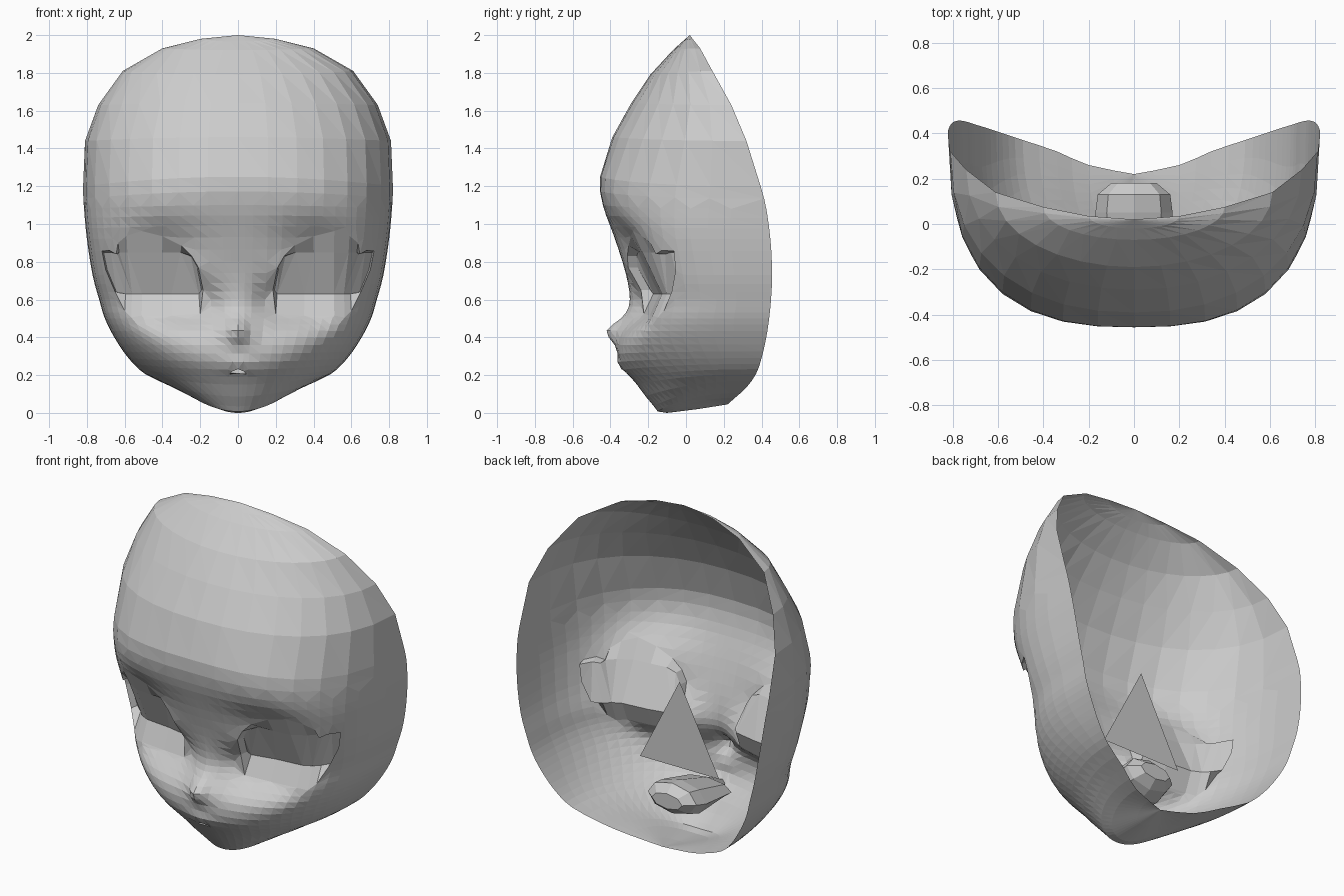
import bpy, bmesh, math
from mathutils import Vector
from mathutils.geometry import delaunay_2d_cdt, intersect_point_line

if "Cube" in bpy.data.objects:
    bpy.data.objects.remove(bpy.data.objects["Cube"], do_unlink=True)

grey = bpy.data.materials.new("light_grey")
grey.use_nodes = True
COLOUR = (0.6, 0.6, 0.6, 1)
grey.diffuse_color = COLOUR
grey.node_tree.nodes["Principled BSDF"].inputs["Base Color"].default_value = COLOUR

# Sections from crown to chin: centre y, centre z, rim x, rim y, rim z, squareness
SECTIONS = [
    (.02, 2, 0, .02, 2, 2),
    (-.02, 1.965, .2, .035, 1.98, 2),
    (-.07, 1.92, .4, .075, 1.93, 2),
    (-.19, 1.79, .61, .14, 1.81, 2),
    (-.29, 1.64, .74, .24, 1.63, 2.1),
    (-.39, 1.46, .81, .32, 1.44, 2.3),
    (-.455, 1.25, .82, .395, 1.2, 2.6),
    (-.44, 1.1, .815, .425, 1.08, 2.8),
    (-.38, .93, .8, .445, .92, 3.1),
    (-.32, .74, .77, .455, .73, 3.1),
    (-.3, .6, .735, .45, .6, 3),
    (-.325, .5, .705, .44, .5, 3),
    (-.36, .4, .655, .425, .4, 2.8),
    (-.35, .27, .58, .4, .29, 2.4),
    (-.26, .15, .49, .37, .205, 2.2),
    (-.17, .035, .34, .32, .135, 2.2),
    (-.1, 0, .2, .26, .08, 2.2),
    (.22, .045, 0, .22, .045, 2),
]
LAST = len(SECTIONS) - 1
ROW = 0.13   # height of one section in the flat layout


def section(t):
    """Smoothly interpolated section at row position t."""
    i = min(int(t), LAST - 1)
    f = t - i
    p = [SECTIONS[min(max(i + k, 0), LAST)] for k in (-1, 0, 1, 2)]
    return [b + f / 2 * (c - a + f * (2 * a - 5 * b + 4 * c - d + f * (3 * (b - c) + d - a)))
            for a, b, c, d in zip(*p)]


def bump(x, z, cx, cz, rx, rz, power=2):
    """Soft mound; a higher power makes it flatter across."""
    return math.exp(-abs((x - cx) / rx) ** power - ((z - cz) / rz) ** 2)


def surface(a, v):
    """Point of the face for a layout position (a across, v down)."""
    yc, zc, xr, yr, zr, n = section(min(max(-v / ROW, 0), LAST))
    s = math.sin(max(-1, min(1, a)) * math.pi / 2)
    x = xr * s
    z = zc + (zr - zc) * s * s
    y = yr - (yr - yc) * max(0, 1 - abs(s) ** n) ** (1 / n)
    y += .07 * bump(abs(x), z, .42, .88, .2, .13)          # eye hollows
    y += .12 * bump(abs(x), z, .31, .57, .2, .12, 3)       # beside the nose bridge
    y -= .07 * bump(x, z, 0, .435, .06, .06)               # nose
    y -= .02 * bump(x, z, 0, .25, .09, .03)                # upper lip
    return Vector((x, y, z))


def layout(x, z):
    """Layout position of the surface point seen at x, z from the front."""
    lo, hi = 5, 15
    for _ in range(30):
        t = (lo + hi) / 2
        _, zc, xr, _, zr, _ = section(t)
        s = max(-1, min(1, x / xr))
        if zc + (zr - zc) * s * s > z:
            lo = t
        else:
            hi = t
    return Vector((math.asin(s) * 2 / math.pi, -t * ROW))


def inside(p, poly):
    hit = False
    for a, b in zip(poly, poly[1:] + poly[:1]):
        if (a.y > p.y) != (b.y > p.y) and p.x < a.x + (p.y - a.y) * (b.x - a.x) / (b.y - a.y):
            hit = not hit
    return hit


def near(p, poly, gap):
    for a, b in zip(poly, poly[1:] + poly[:1]):
        f = intersect_point_line(p, a, b)[1]
        if (a.lerp(b, max(0, min(1, f))) - p).length < gap:
            return True
    return False


def finish(name, bm):
    me = bpy.data.meshes.new(name)
    bm.to_mesh(me)
    bm.free()
    me.materials.append(grey)
    bpy.context.scene.collection.objects.link(bpy.data.objects.new(name, me))


def pocket(name, rings):
    """Open pocket lofted through rings and closed at the back, facing forward."""
    bm = bmesh.new()
    loops = [[bm.verts.new(p) for p in ring] for ring in rings]
    for r, q in zip(loops, loops[1:]):
        for i in range(len(r)):
            j = (i + 1) % len(r)
            bm.faces.new((r[i], r[j], q[j], q[i]))
    back = bm.faces.new(loops[-1])
    bmesh.ops.triangulate(bm, faces=[back], ngon_method='BEAUTY')
    bmesh.ops.recalc_face_normals(bm, faces=bm.faces)
    if sum(f.normal.y * f.calc_area() for f in bm.faces) > 0:
        bmesh.ops.reverse_faces(bm, faces=bm.faces)
    finish(name, bm)


# Outlines of the openings, seen from the front
EYE = [(.185, .65), (.21, .77), (.245, .83), (.3, .885), (.4, .935), (.51, .963),
       (.59, .937), (.635, .9), (.645, .84), (.68, .86), (.72, .857), (.7, .757),
       (.65, .64), (.6, .54), (.565, .505), (.51, .515), (.35, .515), (.2, .525)]
MOUTH = [(-.045, .203), (-.03, .22), (0, .232), (.03, .22), (.045, .203),
         (.025, .208), (0, .211), (-.025, .208)]
SIDES = (("left", 1), ("right", -1))
eyes = {side: [layout(sign * x, z) for x, z in EYE] for side, sign in SIDES}
mouth = [layout(x, z) for x, z in MOUTH]
holes = [eyes["left"], eyes["right"], mouth]

# Face shell: broad facets on the forehead, finer around the openings
broad = [i / 8 for i in range(-8, 9)]
fine = [i / 16 for i in range(-16, 17)] + [-.03, .03]
points, edges = [], []
for poly in holes:
    n = len(points)
    points += poly
    edges += [(n + k, n + (k + 1) % len(poly)) for k in range(len(poly))]
for i in range(LAST + 1):
    cuts = 1 if i < 6 or i == LAST else 3 if 7 <= i <= 13 else 2
    for k in range(cuts):
        for a in broad if i < 7 else fine:
            p = Vector((a, -(i + k / cuts) * ROW))
            if not any(inside(p, h) or near(p, h, .015) for h in holes):
                points.append(p)
flat, _, faces, *_ = delaunay_2d_cdt(points, edges, [], 0, 1e-6)

bm = bmesh.new()
verts = [bm.verts.new(surface(p.x, p.y)) for p in flat]
for f in faces:
    centre = sum((flat[i] for i in f), Vector((0, 0))) / len(f)
    if not any(inside(centre, h) for h in holes):
        bm.faces.new([verts[i] for i in f])
bmesh.ops.remove_doubles(bm, verts=bm.verts, dist=.0005)
bmesh.ops.dissolve_degenerate(bm, dist=.0001, edges=bm.edges)
bmesh.ops.delete(bm, geom=[v for v in bm.verts if not v.link_faces], context='VERTS')
finish("face_shell", bm)

# Eye sockets: a sloping floor, and a back that leans forward to the upper lid
for side, sign in SIDES:
    rim = [surface(*p) for p in eyes[side]]
    back = []
    for p in rim:
        x = sign * (.44 + (abs(p.x) - .44) * .97)
        back.append(Vector((x, p.y + .05, min(max(p.z, .63), .85))))
    pocket("eye_socket_" + side, [rim, back])

# Mouth cavity: widens behind the lips, then closes
rings = [[surface(*p) for p in mouth]]
turn = [math.pi - k * math.pi / 4 for k in range(len(MOUTH))]
for y, rx, rz, zc in ((-.2, .16, .05, .25), (.05, .17, .1, .28), (.13, .16, .09, .3), (.18, .1, .045, .3)):
    rings.append([Vector((rx * math.cos(g), y, zc + rz * math.sin(g))) for g in turn])
pocket("mouth_cavity", rings)

# Flat triangular plate inside the head
bm = bmesh.new()
bm.faces.new([bm.verts.new(p) for p in ((.26, .06, .455), (-.26, .06, .455), (0, .06, .965))])
finish("inner_plate", bm)
